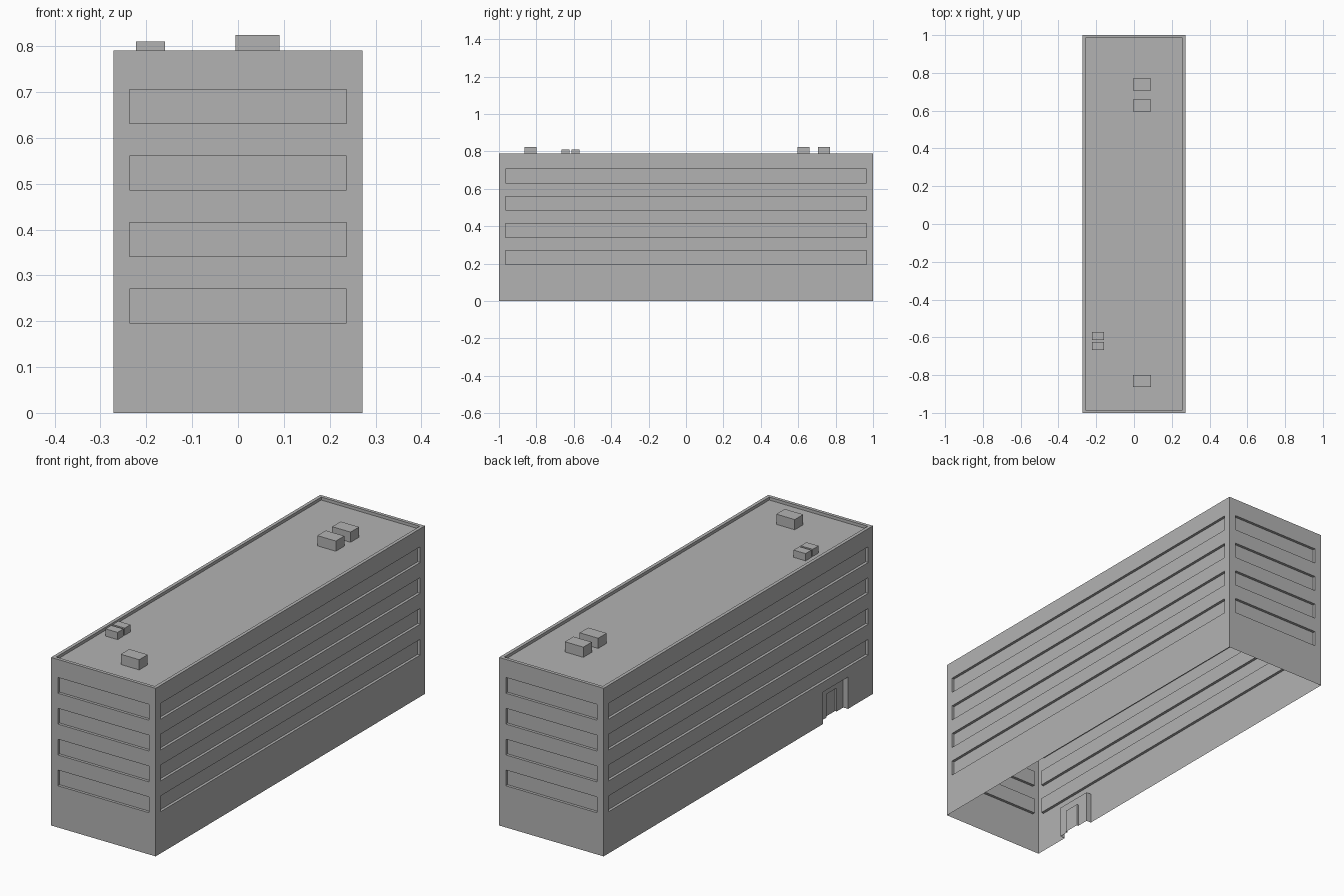
import bpy, bmesh
from mathutils import Vector

cube = bpy.data.objects.get("Cube")
if cube:
    bpy.data.objects.remove(cube, do_unlink=True)

HALF_X, HALF_Y, HEIGHT = 0.272, 1.0, 0.79
DECK = 0.776          # roof deck level behind the parapet
PARAPET = 0.016       # parapet width
WINDOW_DEPTH = 0.013

# Single concrete colour
concrete = bpy.data.materials.new("concrete_grey")
concrete.use_nodes = True
grey = (0.45, 0.45, 0.45, 1.0)
concrete.diffuse_color = grey
concrete.node_tree.nodes["Principled BSDF"].inputs["Base Color"].default_value = grey


def make_object(name, bm):
    bmesh.ops.remove_doubles(bm, verts=bm.verts, dist=0.0001)
    mesh = bpy.data.meshes.new(name)
    bm.to_mesh(mesh)
    bm.free()
    mesh.materials.append(concrete)
    obj = bpy.data.objects.new(name, mesh)
    bpy.context.collection.objects.link(obj)
    return obj


def quad(bm, points):
    bm.faces.new([bm.verts.new(p) for p in points])


def panel(bm, place, rect, depth=0.0, openings=()):
    """Flat panel with recessed openings: (rect, step, nested openings)."""
    u0, u1, v0, v1 = rect
    us = sorted({u0, u1} | {u for r, _, _ in openings for u in r[:2]})
    vs = sorted({v0, v1} | {v for r, _, _ in openings for v in r[2:]})
    for a, b in zip(us, us[1:]):
        for c, d in zip(vs, vs[1:]):
            u, v = (a + b) / 2, (c + d) / 2
            if not any(r[0] < u < r[1] and r[2] < v < r[3] for r, _, _ in openings):
                quad(bm, [place(*p, depth) for p in ((a, c), (b, c), (b, d), (a, d))])
    for r, step, nested in openings:
        inner = depth + step
        loop = [(r[0], r[2]), (r[1], r[2]), (r[1], r[3]), (r[0], r[3])]
        for p, q in zip(loop, loop[1:] + loop[:1]):
            if p[1] == q[1] == 0:      # doorways have no sill
                continue
            quad(bm, [place(*p, depth), place(*q, depth),
                      place(*q, inner), place(*p, inner)])
        panel(bm, place, r, inner, nested)


def wall(name, along, half_width, distance, extra=()):
    u_dir = Vector((along[0], along[1], 0))
    normal = Vector((along[1], -along[0], 0))

    def place(u, v, d):
        return u_dir * u + normal * (distance - d) + Vector((0, 0, v))

    # One long window band per upper floor
    reach = half_width - 0.035
    bands = [((-reach, reach, 0.196 + 0.145 * i, 0.27 + 0.145 * i), WINDOW_DEPTH, ())
             for i in range(4)]
    bm = bmesh.new()
    panel(bm, place, (-half_width, half_width, 0, HEIGHT), 0.0, bands + list(extra))
    make_object(name, bm)


# Walls, with an entrance recess and door on the left side
door = ((0.689, 0.766, 0, 0.11), 0.008, ())
entrance = ((0.63, 0.815, 0, 0.15), 0.025, (door,))
wall("front_wall", (1, 0), HALF_X, HALF_Y)
wall("back_wall", (-1, 0), HALF_X, HALF_Y)
wall("right_wall", (0, 1), HALF_Y, HALF_X)
wall("left_wall", (0, -1), HALF_Y, HALF_X, [entrance])

# Roof deck sunk behind a thin parapet
bm = bmesh.new()
inner_x, inner_y = HALF_X - PARAPET, HALF_Y - PARAPET
deck = ((-inner_x, inner_x, -inner_y, inner_y), HEIGHT - DECK, ())
panel(bm, lambda u, v, d: Vector((u, v, HEIGHT - d)),
      (-HALF_X, HALF_X, -HALF_Y, HALF_Y), 0.0, [deck])
make_object("roof_and_parapet", bm)


# Rooftop plant boxes
def roof_unit(name, x, y, width, length, top):
    bm = bmesh.new()
    bmesh.ops.create_cube(bm, size=1)
    bmesh.ops.scale(bm, vec=(width, length, top - DECK), verts=bm.verts)
    bmesh.ops.translate(bm, vec=(x, y, (top + DECK) / 2), verts=bm.verts)
    make_object(name, bm)


for i, y in enumerate((0.738, 0.628, -0.832)):
    roof_unit(f"large_roof_unit_{i + 1}", 0.043, y, 0.096, 0.063, 0.824)
for i, y in enumerate((-0.592, -0.645)):
    roof_unit(f"small_roof_unit_{i + 1}", -0.191, y, 0.063, 0.043, 0.81)
